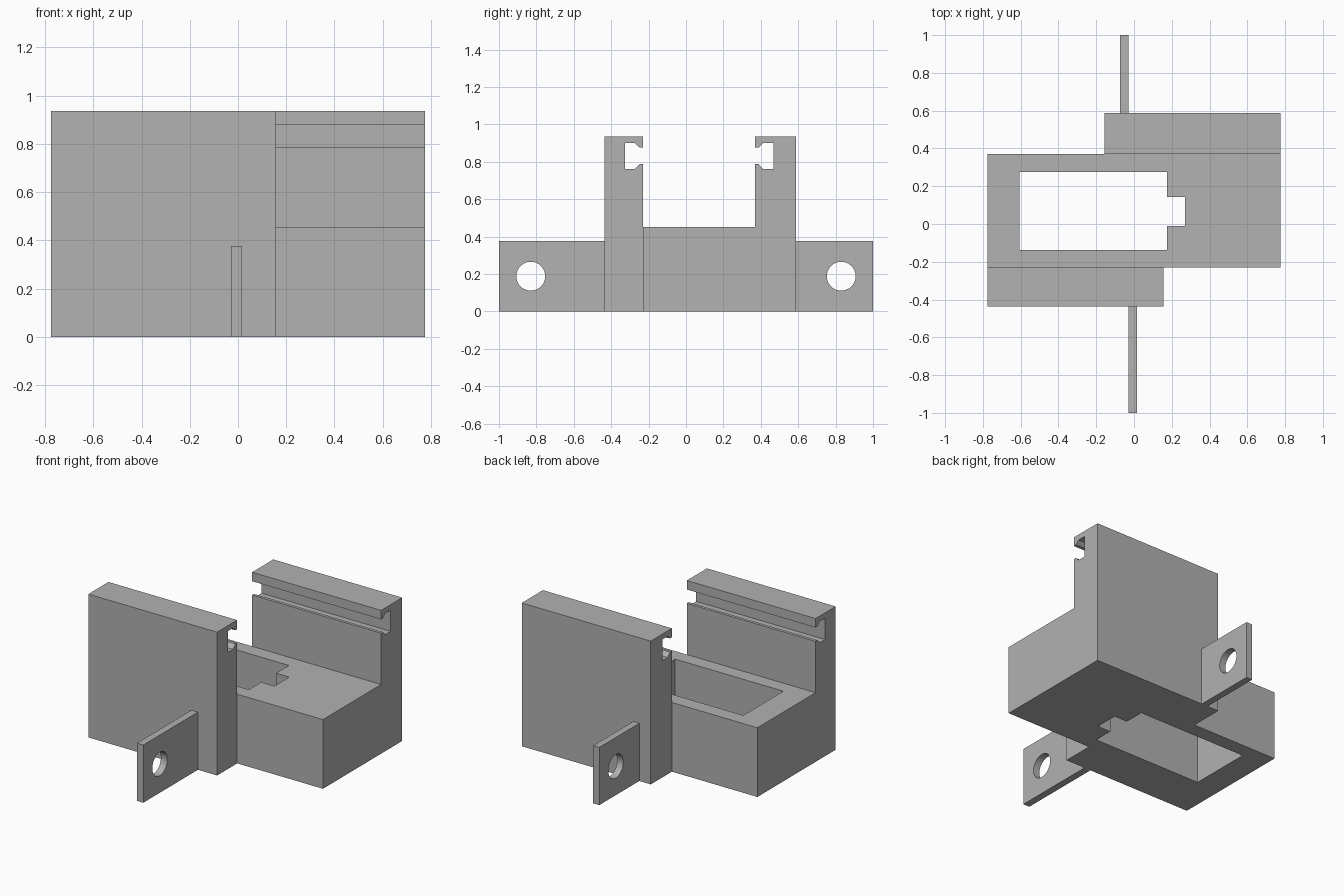
import bpy, bmesh, math
from mathutils import Vector

if "Cube" in bpy.data.objects:
    bpy.data.objects.remove(bpy.data.objects["Cube"])

grey = bpy.data.materials.new("plain grey")
grey.use_nodes = True
grey.diffuse_color = (0.445, 0.445, 0.445, 1)
grey.node_tree.nodes["Principled BSDF"].inputs["Base Color"].default_value = grey.diffuse_color


def prism(name, outline, axis, start, end):
    """Extrude a flat outline along x (outline in y, z) or z (outline in x, y)."""
    bm = bmesh.new()
    place = (lambda a, b: (start, a, b)) if axis == "x" else (lambda a, b: (a, b, start))
    face = bm.faces.new([bm.verts.new(place(a, b)) for a, b in outline])
    moved = bmesh.ops.extrude_face_region(bm, geom=[face])["geom"]
    shift = Vector((end - start, 0, 0)) if axis == "x" else Vector((0, 0, end - start))
    bmesh.ops.translate(bm, vec=shift, verts=[v for v in moved if isinstance(v, bmesh.types.BMVert)])
    bmesh.ops.recalc_face_normals(bm, faces=bm.faces)
    mesh = bpy.data.meshes.new(name)
    bm.to_mesh(mesh)
    bm.free()
    mesh.materials.append(grey)
    obj = bpy.data.objects.new(name, mesh)
    bpy.context.collection.objects.link(obj)
    return obj


def cut(obj, cutter):
    """Subtract the cutter, bake the result and drop the cutter."""
    mod = obj.modifiers.new("cut", "BOOLEAN")
    mod.operation, mod.solver, mod.object = "DIFFERENCE", "EXACT", cutter
    bpy.context.view_layer.update()
    baked = bpy.data.meshes.new_from_object(obj.evaluated_get(bpy.context.evaluated_depsgraph_get()))
    obj.modifiers.clear()
    obj.data = baked
    bpy.data.objects.remove(cutter)


def rect(a0, a1, b0, b1):
    return [(a0, b0), (a1, b0), (a1, b1), (a0, b1)]


HALF = 0.775
FRONT, BACK = -0.23, 0.37      # inner faces of the two walls
TOP, BASE_TOP, TAB_TOP = 0.936, 0.452, 0.377

# Base block with a notched window right through it
base = prism("base_block", rect(-HALF, HALF, FRONT, BACK), "z", 0, BASE_TOP)
window = [(-0.607, -0.138), (0.175, -0.138), (0.175, -0.01), (0.27, -0.01),
          (0.27, 0.143), (0.175, 0.143), (0.175, 0.276), (-0.607, 0.276)]
cut(base, prism("window_cutter", window, "z", -0.1, BASE_TOP + 0.1))

# Wall section as (depth behind inner face, height), with a lipped groove
groove = [(0, 0.787), (0.019, 0.787), (0.043, 0.762), (0.097, 0.762),
          (0.097, 0.9), (0.043, 0.9), (0.019, 0.877), (0, 0.877)]


def wall(name, inner, depth, side, x0, x1):
    section = [(depth, 0), (0, 0)] + groove + [(0, TOP), (depth, TOP)]
    prism(name, [(inner + side * d, z) for d, z in section], "x", x0, x1)


wall("front_wall", FRONT, 0.207, -1, -HALF, 0.155)
wall("back_wall", BACK, 0.218, 1, -0.157, HALF)


# Mounting tabs, each with a round bolt hole
def tab(name, y0, y1, hole_y, x0, x1):
    plate = prism(name, rect(y0, y1, 0, TAB_TOP), "x", x0, x1)
    steps = 48
    circle = [(hole_y + 0.077 * math.cos(math.tau * i / steps),
               TAB_TOP / 2 + 0.077 * math.sin(math.tau * i / steps)) for i in range(steps)]
    cut(plate, prism("hole_cutter", circle, "x", x0 - 0.1, x1 + 0.1))
    for poly in plate.data.polygons:       # smooth only the bore
        poly.use_smooth = abs(poly.normal.x) < 0.5 and poly.area < 0.002
    for edge in plate.data.edges:          # keep the rims crisp
        a, b = (plate.data.vertices[i].co for i in edge.vertices)
        edge.use_edge_sharp = abs(a.x - b.x) < 0.001


tab("front_tab", -1, FRONT - 0.207, -0.83, -0.03, 0.016)
tab("back_tab", BACK + 0.218, 1, 0.83, -0.074, -0.03)
